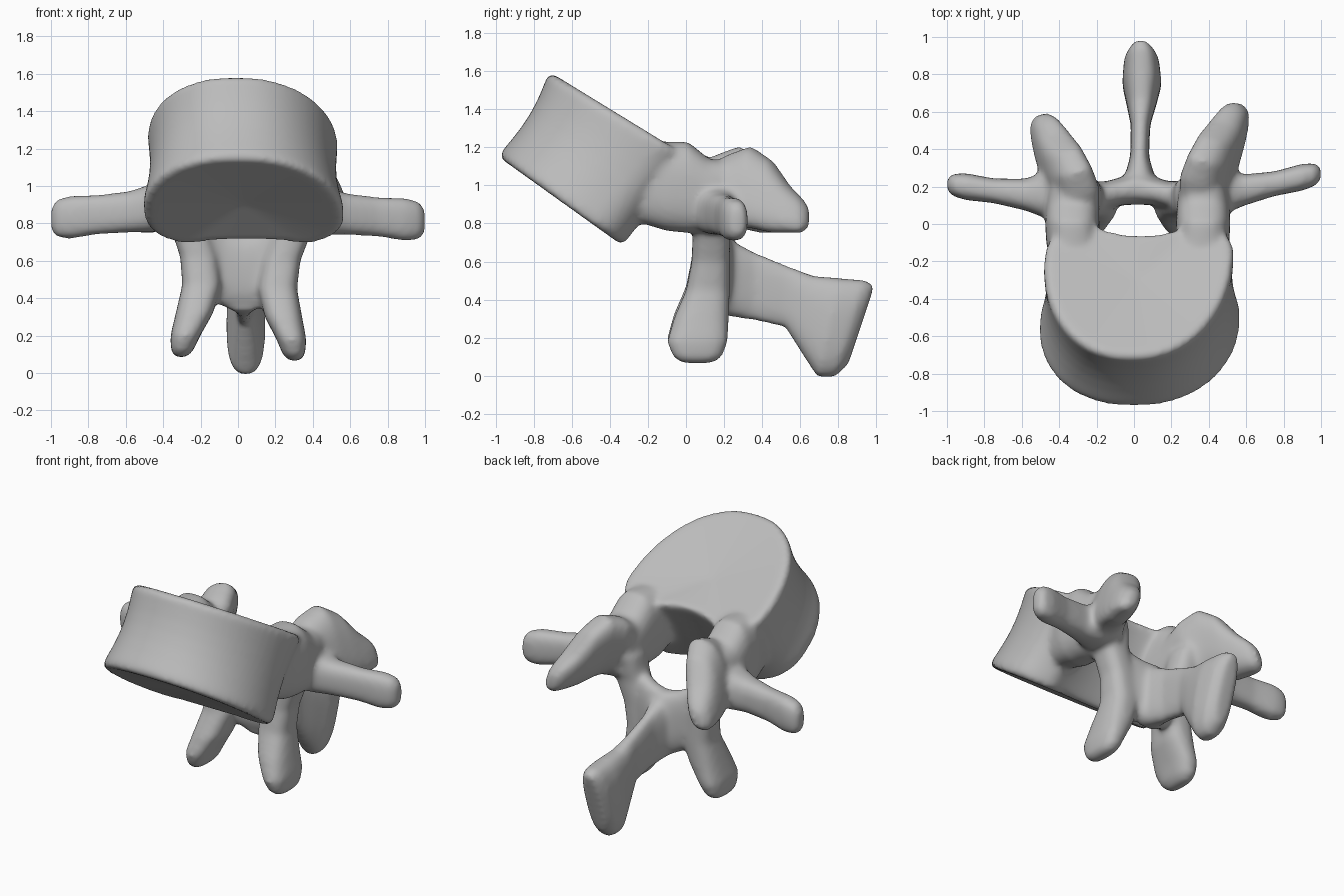
import bpy, bmesh, math
from mathutils import Vector

if "Cube" in bpy.data.objects:
    bpy.data.objects.remove(bpy.data.objects["Cube"])

bone = bpy.data.materials.new("bone_grey")
bone.use_nodes = True
bone.diffuse_color = (0.5, 0.5, 0.5, 1)
bone.node_tree.nodes["Principled BSDF"].inputs["Base Color"].default_value = (0.5, 0.5, 0.5, 1)

parts = []
SEG = 32


def skin(name, rings, dish=0.0):
    """Bridge closed rings of points and cap both ends, optionally dished inward."""
    bm = bmesh.new()
    rows = [[bm.verts.new(p) for p in ring] for ring in rings]
    n = len(rows[0])
    for a, b in zip(rows, rows[1:]):
        for i in range(n):
            bm.faces.new((a[i], a[(i + 1) % n], b[(i + 1) % n], b[i]))
    centres = [sum((Vector(p) for p in ring), Vector()) / n for ring in rings]
    inward = (centres[-1] - centres[0]).normalized() * dish
    for row, c in ((rows[0], centres[0] + inward), (rows[-1], centres[-1] - inward)):
        mid = bm.verts.new(c)
        for i in range(n):
            bm.faces.new((row[i], row[(i + 1) % n], mid))
    bmesh.ops.recalc_face_normals(bm, faces=bm.faces)
    mesh = bpy.data.meshes.new(name)
    bm.to_mesh(mesh)
    bm.free()
    obj = bpy.data.objects.new(name, mesh)
    bpy.context.collection.objects.link(obj)
    parts.append(obj)


def spow(v, p):
    return math.copysign(abs(v) ** p, v)


def loft(name, sections, power=0.75):
    """Loft rounded sections, each (centre, half axis a, half axis b)."""
    rings = []
    for c, a, b in sections:
        angles = [math.tau * i / SEG for i in range(SEG)]
        rings.append([Vector(c) + Vector(a) * spow(math.cos(t), power)
                      + Vector(b) * spow(math.sin(t), power) for t in angles])
    skin(name, rings)


# Vertebral body: kidney-shaped rings from lower to upper endplate, waisted,
# each end given as centre, backward axis, half width, front, back, rear notch
low = (Vector((0.03, -0.57, 0.85)), Vector((0.06, 0.81, -0.58)), 0.545, 0.52, 0.295, 0.04)
top = (Vector((0.025, -0.18, 1.27)), Vector((0.06, 0.85, -0.52)), 0.51, 0.635, 0.24, 0.09)
rings = []
for f, rim in ((0, 0.95), (0.035, 0.99), (0.1, 1), (0.25, 1), (0.4, 1), (0.55, 1),
               (0.7, 1), (0.85, 1), (0.93, 1), (0.97, 0.99), (1, 0.95)):
    c, u, w, front, back, notch = (p + (q - p) * f for p, q in zip(low, top))
    size = rim * (1 - 0.055 * math.sin(math.pi * f))
    ring = []
    for i in range(64):
        t = math.tau * i / 64
        x, s = spow(math.cos(t), 0.9), math.sin(t)
        if s < 0:
            d = front * s * size
        else:
            d = rim * back * min(1, s / 0.8) ** 0.65 - notch * max(0, 1 - (x / 0.6) ** 2)
        ring.append(c + Vector((x * w * size, 0, 0)) + u * d)
    rings.append(ring)
skin("vertebral_body", rings, 0.035)

# Paired parts; small per-side shifts keep the natural asymmetry
for s, side in ((1, "left"), (-1, "right")):
    left = s > 0

    def px(x):
        return 0.02 + s * x

    # Pedicle: (y, outer offset x, mid z, half x, half z)
    loft(side + "_pedicle", [
        ((px(x), y, z), (hx, 0, 0), (0, 0, hz)) for y, x, z, hx, hz in (
            (-0.36, 0.33, 1.03, 0.10, 0.19), (-0.10, 0.345, 0.995, 0.145, 0.235),
            (0.01, 0.35, 0.99, 0.145, 0.24), (0.12, 0.35, 0.95, 0.14, 0.19),
            (0.24, 0.35, 0.95, 0.12, 0.17))])

    # Superior articular process: upright plate sweeping back, top leaning inward
    dy = 0.0 if left else -0.06
    dx = 0.02 if left else 0.0
    loft(side + "_superior_process", [
        ((px(x + dx), y + dy, z), (hx, -s * 0.3 * hx, 0), (-s * 0.3 * hz, 0, hz))
        for y, x, z, hx, hz in (
            (0.08, 0.33, 0.93, 0.11, 0.15), (0.22, 0.345, 0.97, 0.12, 0.19),
            (0.34, 0.385, 0.99, 0.11, 0.215), (0.45, 0.43, 0.94, 0.10, 0.19),
            (0.54, 0.475, 0.875, 0.085, 0.125), (0.61, 0.505, 0.84, 0.065, 0.09),
            (0.645, 0.515, 0.83, 0.03, 0.05))])

    # Transverse process: flattened arm reaching sideways
    ty, tz = (0.0, 0.0) if left else (-0.05, 0.012)
    loft(side + "_transverse_process", [
        ((s * x, y + ty * (x - 0.3) / 0.6, z + tz), (0, hy, 0), (0, 0, hz))
        for x, y, z, hy, hz in (
            (0.32, 0.15, 0.90, 0.15, 0.14), (0.46, 0.17, 0.87, 0.13, 0.13),
            (0.58, 0.18, 0.85, 0.085, 0.11), (0.75, 0.215, 0.835, 0.066, 0.105),
            (0.90, 0.25, 0.82, 0.072, 0.115), (0.97, 0.265, 0.815, 0.06, 0.10),
            (1.0, 0.27, 0.81, 0.03, 0.06))])

    # Inferior articular process: column flaring into a plate
    ix = -0.02 if left else 0.03
    loft(side + "_inferior_process", [
        ((px(x + ix * (0.9 - z)), y, z + (0 if left else 0.02)), (hx, 0, 0), (0, hy, 0))
        for z, x, y, hx, hy in (
            (0.92, 0.31, 0.16, 0.11, 0.11), (0.75, 0.275, 0.135, 0.10, 0.10),
            (0.60, 0.22, 0.13, 0.10, 0.10), (0.45, 0.20, 0.115, 0.105, 0.115),
            (0.30, 0.235, 0.08, 0.10, 0.145), (0.18, 0.28, 0.06, 0.08, 0.16),
            (0.10, 0.295, 0.06, 0.06, 0.13), (0.065, 0.30, 0.06, 0.03, 0.08))])

    # Lamina: sloping sheet joining the column to the midline
    loft(side + "_lamina", [
        ((px(x), y, z), (0, hy, 0), (0, 0, hz)) for x, y, z, hy, hz in (
            (0.28, 0.13, 0.69, 0.09, 0.20), (0.18, 0.15, 0.60, 0.075, 0.20),
            (0.09, 0.175, 0.555, 0.075, 0.205), (-0.02, 0.195, 0.54, 0.09, 0.20))])

# Spinous process: thin blade with a flared root and a drooping thick tip
loft("spinous_process", [
    ((x, y, z), (hx, 0, 0), (0, dy, dz)) for x, y, z, hx, dy, dz in (
        (0.03, 0.14, 0.51, 0.14, 0.0, 0.18), (0.03, 0.24, 0.51, 0.085, 0.0, 0.20),
        (0.03, 0.36, 0.47, 0.05, 0.0, 0.18), (0.035, 0.53, 0.415, 0.052, 0.01, 0.16),
        (0.04, 0.64, 0.32, 0.08, 0.03, 0.205), (0.042, 0.75, 0.253, 0.105, 0.06, 0.26),
        (0.04, 0.86, 0.248, 0.095, 0.08, 0.255), (0.035, 0.92, 0.265, 0.055, 0.07, 0.21))])

# Fuse the parts into one smooth bone
bpy.ops.object.select_all(action="DESELECT")
for obj in parts:
    obj.select_set(True)
bpy.context.view_layer.objects.active = parts[0]
bpy.ops.object.join()
vertebra = bpy.context.view_layer.objects.active
vertebra.name = "vertebra"
vertebra.data.materials.append(bone)
remesh = vertebra.modifiers.new("fuse", "REMESH")
remesh.mode = "VOXEL"
remesh.voxel_size = 0.016
remesh.use_smooth_shade = True
smooth = vertebra.modifiers.new("soften", "SMOOTH")
smooth.factor = 0.5
smooth.iterations = 14
bpy.ops.object.shade_smooth()
